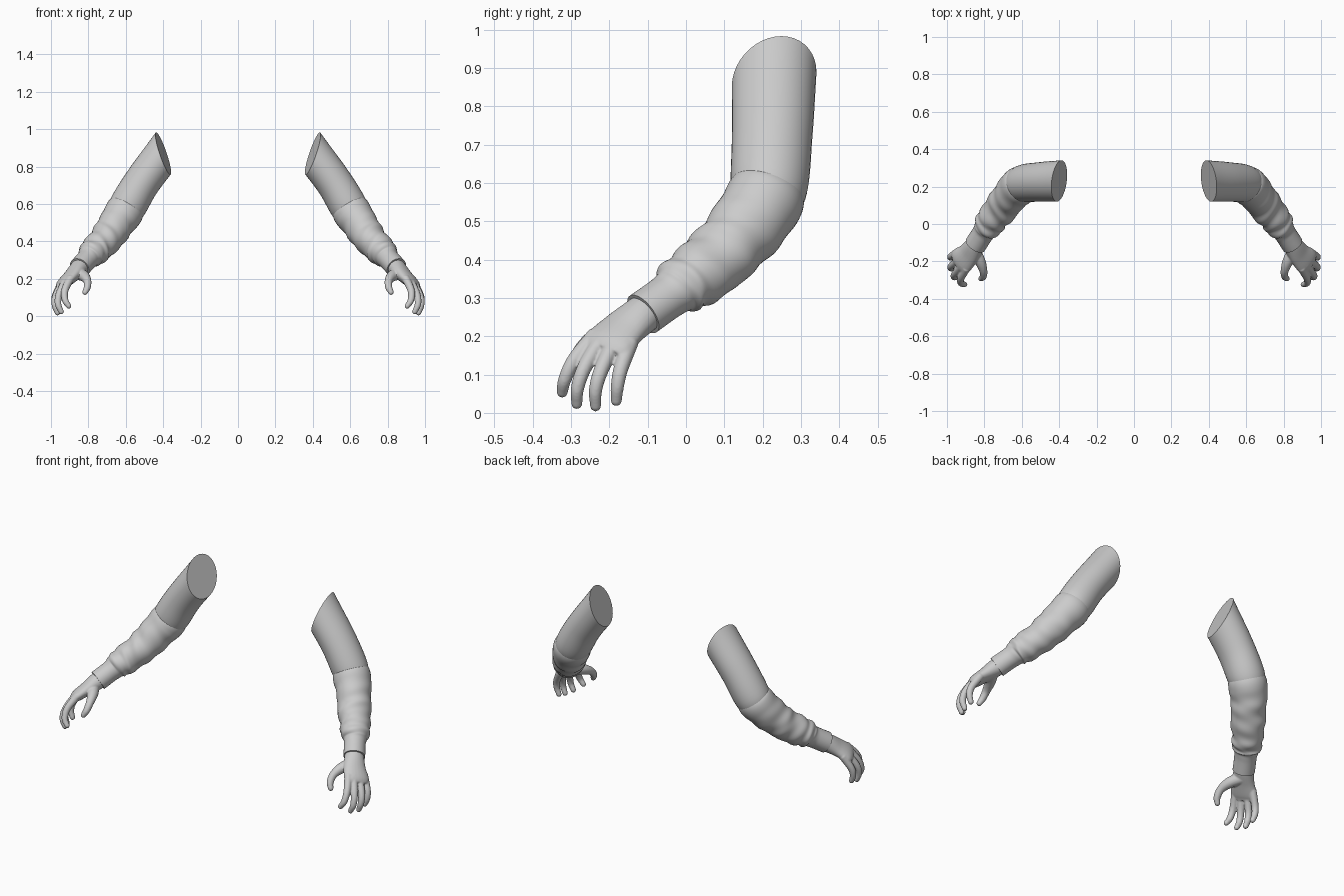
import bpy, bmesh, math
from mathutils import Vector

cube = bpy.data.objects.get("Cube")
if cube:
    bpy.data.objects.remove(cube, do_unlink=True)

grey = bpy.data.materials.new("light grey")
grey.use_nodes = True
colour = (0.6, 0.6, 0.6, 1)
grey.diffuse_color = colour
grey.node_tree.nodes["Principled BSDF"].inputs["Base Color"].default_value = colour

ACROSS_HAND = Vector((0.5, 0.84, -0.23))
FRONT_BACK = Vector((0, 1, 0))


def spline(points, steps):
    """Smooth path through control tuples (x, y, z, radius, flatness)."""
    pts = [Vector(p) for p in points]
    pts = [2 * pts[0] - pts[1]] + pts + [2 * pts[-1] - pts[-2]]
    out = []
    for a, b, c, d in zip(pts, pts[1:], pts[2:], pts[3:]):
        for k in range(steps):
            t = k / steps
            out.append(0.5 * (2 * b + (c - a) * t + (2 * a - 5 * b + 4 * c - d) * t * t
                              + (3 * b - a - 3 * c + d) * t ** 3))
    return out + [pts[-2]]


def loft(bm, points, across, steps=6, sides=24, shape=None, round_tip=False):
    """Skin elliptical rings along a path; shape(s, angle) gives (scale, slide)."""
    path = spline(points, steps)
    centres = [p.to_3d() if len(p) == 3 else Vector(p[:3]) for p in path]
    last = len(path) - 1
    rings = []
    for i, p in enumerate(path):
        tangent = (centres[min(i + 1, last)] - centres[max(i - 1, 0)]).normalized()
        rings.append((centres[i], tangent, p[3], p[4], i / last))
    if round_tip:
        c, t, r, f, s = rings[-1]
        for k in range(1, 5):
            a = k * math.pi / 9
            rings.append((c + t * r * math.sin(a), t, r * math.cos(a), f, s))
    loops = []
    for c, t, r, f, s in rings:
        u = (across - t * across.dot(t)).normalized()
        v = t.cross(u)
        loop = []
        for j in range(sides):
            a = 2 * math.pi * j / sides
            scale, slide = shape(s, a) if shape else (1, 0)
            loop.append(bm.verts.new(c + (u * math.cos(a) + v * f * math.sin(a)) * r * scale + t * slide))
        loops.append(loop)
    for one, two in zip(loops, loops[1:]):
        for j in range(sides):
            k = (j + 1) % sides
            bm.faces.new((one[j], one[k], two[k], two[j]))
    bm.faces.new(loops[0][::-1])
    bm.faces.new(loops[-1])


def finish(bm, name):
    bmesh.ops.recalc_face_normals(bm, faces=bm.faces)
    mesh = bpy.data.meshes.new(name)
    bm.to_mesh(mesh)
    bm.free()
    mesh.materials.append(grey)
    obj = bpy.data.objects.new(name, mesh)
    bpy.context.collection.objects.link(obj)
    bpy.ops.object.select_all(action="DESELECT")
    obj.select_set(True)
    bpy.context.view_layer.objects.active = obj
    bpy.ops.object.shade_smooth_by_angle(angle=math.radians(50))
    return obj


def mirror(obj):
    obj.modifiers.new("both sides", "MIRROR").use_axis = (True, False, False)


# Upper sleeve, with the slanted shoulder opening
def shoulder_slant(s, a):
    fade = max(0, 1 - s * 1.6)
    side = math.sin(a)
    return 1, fade * (0.066 * side * SLANT - 0.025 * math.cos(a))


upper = [(0.40, 0.23, 0.87, 0.11, 0.9), (0.51, 0.225, 0.72, 0.105, 0.93),
         (0.598, 0.215, 0.575, 0.098, 1), (0.635, 0.195, 0.515, 0.06, 1)]
# the ring's second axis points up and out or down and in, depending on the path
axis = (Vector(upper[1][:3]) - Vector(upper[0][:3])).cross(FRONT_BACK)
SLANT = -1 if axis.z > 0 else 1
bm = bmesh.new()
loft(bm, upper, FRONT_BACK, steps=8, sides=40, shape=shoulder_slant)
mirror(finish(bm, "upper_sleeve"))


# Forearm sleeve, with soft diagonal folds fading out before the cuff
def folds(s, a):
    mask = max(0, math.sin(math.pi * min(1, max(0, (s - 0.2) / 0.7)))) ** 0.7
    wave = (0.035 * math.sin(46 * s + 1.5 * math.sin(a + 0.6))
            + 0.025 * math.sin(29 * s + 2 * a) + 0.015 * math.sin(63 * s - 3 * a))
    return 1 + mask * wave, 0


forearm = [(0.575, 0.23, 0.62, 0.06, 1), (0.60, 0.213, 0.57, 0.101, 1),
           (0.65, 0.165, 0.495, 0.098, 0.97), (0.70, 0.10, 0.42, 0.092, 0.95),
           (0.755, 0.03, 0.36, 0.084, 0.95), (0.785, -0.015, 0.33, 0.076, 0.95),
           (0.803, -0.042, 0.308, 0.061, 0.95), (0.848, -0.112, 0.258, 0.060, 0.95)]
bm = bmesh.new()
loft(bm, forearm, FRONT_BACK, steps=10, sides=40, shape=folds)
mirror(finish(bm, "forearm_sleeve"))

# Hand: palm, four fingers and thumb fused into one skin
bm = bmesh.new()
palm = [(0.83, -0.09, 0.275, 0.05, 0.95), (0.85, -0.115, 0.256, 0.054, 0.88),
        (0.885, -0.162, 0.22, 0.064, 0.6), (0.925, -0.202, 0.182, 0.073, 0.42),
        (0.94, -0.218, 0.162, 0.064, 0.34)]
loft(bm, palm, ACROSS_HAND)

fingers = [
    [(0.895, -0.235, 0.205), (0.925, -0.29, 0.14), (0.925, -0.316, 0.088), (0.905, -0.323, 0.054)],
    [(0.915, -0.215, 0.2), (0.955, -0.264, 0.12), (0.962, -0.283, 0.065), (0.945, -0.285, 0.024)],
    [(0.93, -0.185, 0.19), (0.973, -0.222, 0.11), (0.979, -0.236, 0.06), (0.965, -0.236, 0.018)],
    [(0.935, -0.145, 0.185), (0.974, -0.170, 0.115), (0.980, -0.179, 0.07), (0.968, -0.182, 0.032)],
]
for joints in fingers:
    widths = (0.022, 0.0195, 0.0175, 0.0145)
    loft(bm, [(*p, w, 1) for p, w in zip(joints, widths)], ACROSS_HAND, sides=16, round_tip=True)

thumb = [(0.865, -0.13, 0.232, 0.035, 1), (0.825, -0.195, 0.215, 0.030, 1),
         (0.806, -0.248, 0.19, 0.022, 1), (0.806, -0.28, 0.155, 0.019, 1),
         (0.818, -0.292, 0.128, 0.015, 1)]
loft(bm, thumb, ACROSS_HAND, sides=16, round_tip=True)

hand = finish(bm, "hands")
remesh = hand.modifiers.new("fuse", "REMESH")
remesh.mode = "VOXEL"
remesh.voxel_size = 0.004
remesh.use_smooth_shade = True
soften = hand.modifiers.new("soften", "SMOOTH")
soften.factor = 0.5
soften.iterations = 5
mirror(hand)
